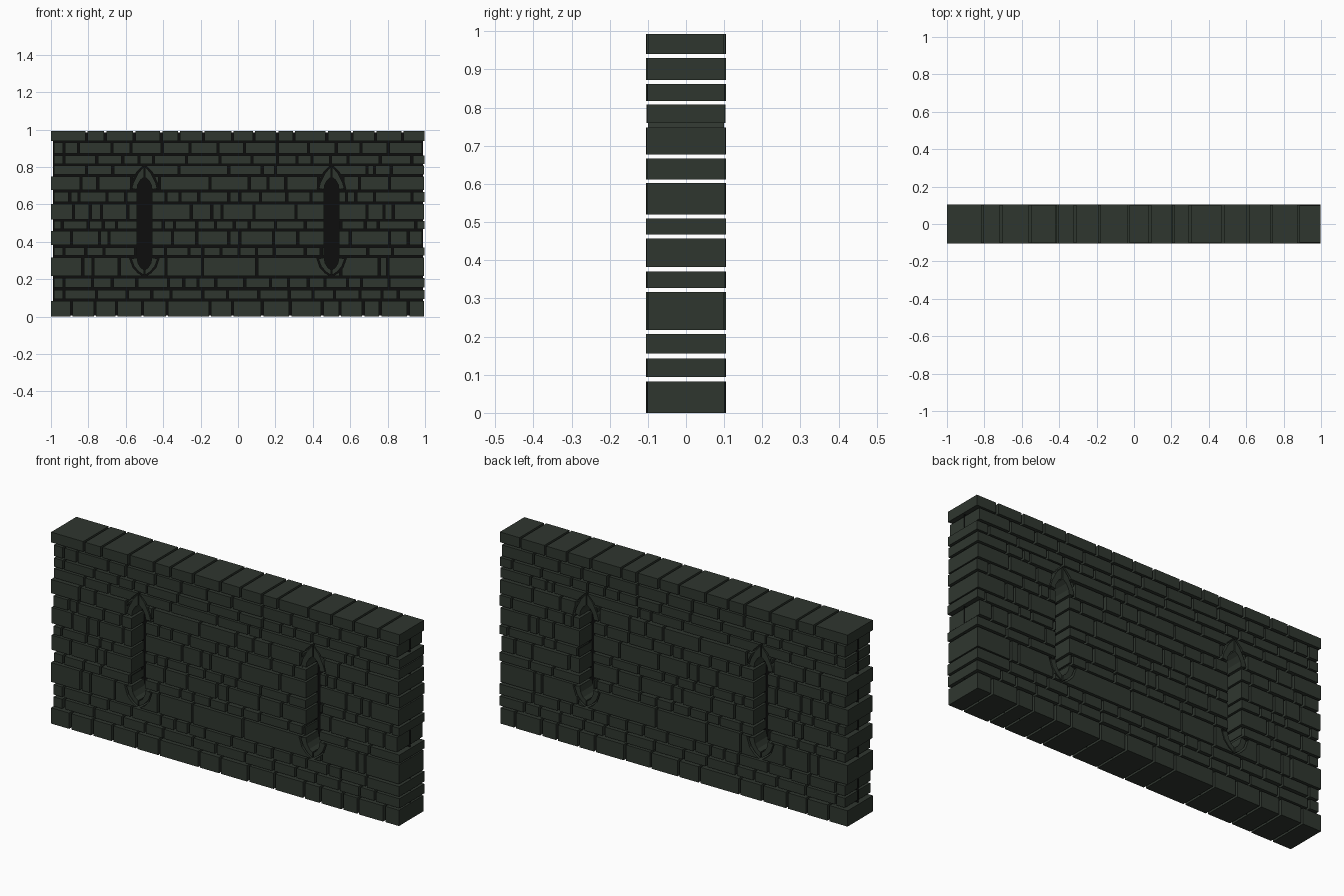
import bpy, bmesh, random
from mathutils import Matrix, Vector

if "Cube" in bpy.data.objects:
    bpy.data.objects.remove(bpy.data.objects["Cube"])

random.seed(4)


def material(name, rgb):
    m = bpy.data.materials.new(name)
    m.diffuse_color = (*rgb, 1)
    m.use_nodes = True
    m.node_tree.nodes["Principled BSDF"].inputs["Base Color"].default_value = m.diffuse_color
    return m


STONE = material("dark green stone", (0.028, 0.037, 0.028))
BLACK = material("black infill", (0.004, 0.004, 0.004))


def finish(bm, name, mat):
    bmesh.ops.recalc_face_normals(bm, faces=bm.faces)
    me = bpy.data.meshes.new(name)
    bm.to_mesh(me)
    bm.free()
    if mat:
        me.materials.append(mat)
    ob = bpy.data.objects.new(name, me)
    bpy.context.collection.objects.link(ob)
    return ob


def box(bm, x0, x1, y0, y1, z0, z1):
    m = Matrix.LocRotScale(Vector((x0 + x1, y0 + y1, z0 + z1)) / 2, None,
                           Vector((x1 - x0, y1 - y0, z1 - z0)))
    bmesh.ops.create_cube(bm, size=1, matrix=m)


def prism(bm, pts, depth):
    # front-view outline extruded through the wall
    f = bm.faces.new([bm.verts.new((x, -depth, z)) for x, z in pts])
    r = bmesh.ops.extrude_face_region(bm, geom=[f])
    vs = [v for v in r["geom"] if isinstance(v, bmesh.types.BMVert)]
    bmesh.ops.translate(bm, verts=vs, vec=(0, 2 * depth, 0))


# Courses: bottom and top heights
ROWS = [(0, .082), (.094, .143), (.155, .207), (.217, .317), (.327, .37),
        (.382, .457), (.467, .51), (.52, .602), (.612, .667), (.677, .748),
        (.76, .808), (.817, .862), (.873, .93), (.94, .993)]
# Vertical joints of the more visible courses; the others are split at random
JOINTS = {
    0: [-.89, -.765, -.65, -.51, -.38, -.15, -.03, .13, .28, .45, .545, .67, .76, .91],
    3: [-.83, -.775, -.635, -.385, -.19, .10, .55, .755, .80],
    5: [-.89, -.74, -.69, -.35, -.22, -.05, .01, .19, .32, .60, .81, .91],
    6: [-.94, -.8, -.72, -.65, -.4, -.34, -.22, -.12, -.02, .06, .2, .36, .55, .68, .75, .95],
    7: [-.88, -.79, -.73, -.59, -.25, -.14, -.085, .085, .31, .69, .78, .83],
    8: [-.9, -.85, -.7, -.6, -.385, -.31, -.21, -.05, .01, .12, .26, .39, .58, .63, .73, .93],
    9: [-.84, -.75, -.57, -.42, -.15, .06, .16, .255, .43, .56, .65, .81],
    10: [-.81, -.67, -.315, -.05, .13, .2, .69, .73, .82],
    13: [-.81, -.71, -.555, -.41, -.315, -.185, -.03, .085, .21, .30, .475, .61, .735, .88],
}


def random_joints():
    x, out = -.93, []
    while x < .93:
        out.append(x)
        x += random.uniform(.07, .18)
    return out


# Wall blocks, each course with slightly uneven ends and depths
bm = bmesh.new()
for i, (z0, z1) in enumerate(ROWS):
    left = -1 if i in (0, 3, 5, 7, 9, 13) else -.985
    right = .998 if i in (1, 2, 4, 6, 8, 11, 13) else .985 if i in (5, 12) else .994
    xs = [left - .006] + JOINTS.get(i, random_joints()) + [right + .006]
    for a, b in zip(xs, xs[1:]):
        y = random.uniform(.1, .105)
        box(bm, a + .006, b - .006, -y, y, z0, z1)
wall = finish(bm, "wall_blocks", STONE)

# Half profiles of the slit window surrounds
TOP_OUT = [(.068, .685), (.06, .715), (.035, .765), (.003, .803)]
TOP_IN = [(.003, .745), (.022, .73), (.036, .705), (.04, .679)]
LOW_OUT = [(.07, .308), (.055, .268), (.03, .240), (.003, .222)]
LOW_IN = [(.003, .25), (.02, .262), (.034, .285), (.04, .316)]
# Window opening with clearance round the surrounds
CUT = ([(0, .212), (.036, .234), (.062, .262), (.079, .312), (.04, .322),
        (.04, .672), (.077, .682), (.068, .718), (.042, .772), (0, .813)])

bm = bmesh.new()
for cx in (-.5, .5):
    outline = CUT + [(-x, z) for x, z in CUT[-2:0:-1]]
    prism(bm, [(cx + x, z) for x, z in outline], .2)
cutter = finish(bm, "window_cutter", None)
cutter.hide_render = True
mod = wall.modifiers.new("windows", "BOOLEAN")
mod.operation = "DIFFERENCE"
mod.solver = "EXACT"
mod.object = cutter
bpy.context.view_layer.objects.active = wall
bpy.ops.object.modifier_apply(modifier=mod.name)
bpy.data.objects.remove(cutter)

# Pointed surround stones above and below each slit
bm = bmesh.new()
for cx in (-.5, .5):
    for s in (-1, 1):
        for prof in (TOP_OUT + TOP_IN, LOW_OUT + LOW_IN):
            prism(bm, [(cx + s * x, z) for x, z in prof], .1)
finish(bm, "window_surrounds", STONE)

# Thin black sheet in the middle of the wall, closing joints and windows
bm = bmesh.new()
bm.faces.new([bm.verts.new((x, 0, z)) for x, z in
              ((-.99, .005), (.99, .005), (.99, .985), (-.99, .985))])
finish(bm, "infill_sheet", BLACK)
